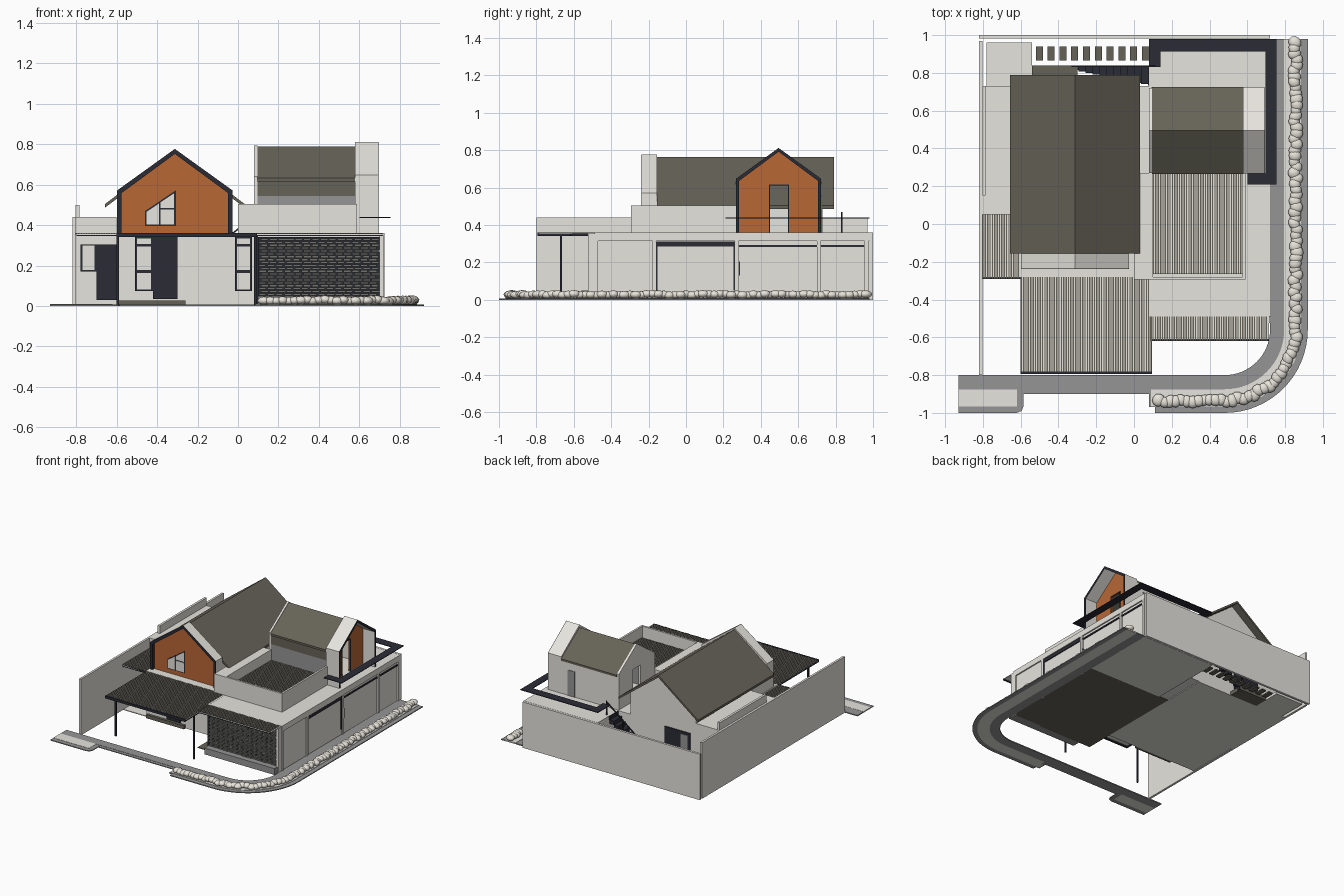
import bpy, bmesh, math, random
from mathutils import Matrix, Vector

random.seed(4)
if "Cube" in bpy.data.objects:
    bpy.data.objects.remove(bpy.data.objects["Cube"])


def material(name, r, g, b):
    m = bpy.data.materials.new(name)
    m.use_nodes = True
    m.diffuse_color = (r, g, b, 1)
    m.node_tree.nodes["Principled BSDF"].inputs["Base Color"].default_value = (r, g, b, 1)
    return m


LIGHT = material("pale plaster", .80, .78, .73)
OLIVE = material("olive grey", .133, .125, .097)
DARK = material("charcoal", .024, .025, .036)
ORANGE = material("orange timber", .48, .135, .036)
GREY = material("mid grey", .30, .30, .30)
BRICK = material("brick grey", .17, .17, .155)
STONE = material("pale stone", .80, .77, .70)


def finish(name, bm, mat):
    bmesh.ops.recalc_face_normals(bm, faces=bm.faces)
    me = bpy.data.meshes.new(name)
    bm.to_mesh(me)
    bm.free()
    me.materials.append(mat)
    ob = bpy.data.objects.new(name, me)
    bpy.context.collection.objects.link(ob)
    return ob


def boxes(name, items, mat):
    """One mesh of boxes, each (x0, x1, y0, y1, z0, z1)."""
    bm = bmesh.new()
    for x0, x1, y0, y1, z0, z1 in items:
        mid = Vector((x0 + x1, y0 + y1, z0 + z1)) / 2
        size = Matrix.Diagonal((x1 - x0, y1 - y0, z1 - z0, 1))
        bmesh.ops.create_cube(bm, size=1, matrix=Matrix.Translation(mid) @ size)
    return finish(name, bm, mat)


def box(name, x0, x1, y0, y1, z0, z1, mat):
    return boxes(name, [(x0, x1, y0, y1, z0, z1)], mat)


def prism(name, profile, axis, a0, a1, mat):
    """Extrude a 2D profile along an axis."""
    place = {"x": lambda u, v, a: (a, u, v), "y": lambda u, v, a: (u, a, v),
             "z": lambda u, v, a: (u, v, a)}[axis]
    bm = bmesh.new()
    lo = [bm.verts.new(place(u, v, a0)) for u, v in profile]
    hi = [bm.verts.new(place(u, v, a1)) for u, v in profile]
    bm.faces.new(lo)
    bm.faces.new(hi)
    for i in range(len(lo)):
        j = (i + 1) % len(lo)
        bm.faces.new((lo[i], lo[j], hi[j], hi[i]))
    return finish(name, bm, mat)


def gable(c, half, base, eave, apex):
    return [(c - half, base), (c - half, eave), (c, apex), (c + half, eave), (c + half, base)]


def gable_ring(c, half, base, eave, apex, t):
    return gable(c, half, base, eave, apex) + gable(c, half - t, base, eave - t * .7, apex - t * 1.2)[::-1]


def chevron(c, half, eave, apex, t):
    return [(c - half, eave), (c, apex), (c + half, eave),
            (c + half, eave - t), (c, apex - t), (c - half, eave - t)]


def slats(name, x0, x1, y0, y1, z, pitch=.0125):
    n = round((x1 - x0) / pitch)
    boxes(name, [(x0 + i * pitch, x0 + i * pitch + .0068, y0, y1, z, z + .003)
                 for i in range(n)], OLIVE)
    box(name + "_sheet", x0, x1, y0, y1, z - .005, z, LIGHT)


def window(name, x0, x1, z0, z1, y, splits):
    """Dark frame plate on a front wall with pale panes split by height."""
    box(name + "_frame", x0, x1, y - .008, y, z0, z1, DARK)
    levels = [z0] + splits + [z1]
    boxes(name + "_panes", [(x0 + .01, x1 - .01, y - .011, y - .007, a + .007, b - .007)
                            for a, b in zip(levels, levels[1:])], LIGHT)


# Floors
box("main_floor", -.8, .0, -.28, .73, 0, .006, LIGHT)
box("hall_floor", 0, .72, -.5, .38, 0, .006, OLIVE)
box("rear_floor", .08, .72, .38, .98, 0, .006, LIGHT)
box("rear_patio", -.78, -.54, .73, .96, 0, .02, LIGHT)
box("rear_step", -.54, -.3, .73, .84, 0, .03, OLIVE)
boxes("pavers", [(-.52 + i * .0625, -.483 + i * .0625, .865, .94, 0, .01)
                 for i in range(10)], OLIVE)

# Boundary walls
box("left_wall", -.82, -.803, -.8, .97, 0, .44, LIGHT)
box("left_upper_wall", -.803, -.785, .15, .73, 0, .5, LIGHT)
box("back_wall", -.82, .72, .982, 1, 0, .36, LIGHT)

# Ground floor blocks
box("main_block", -.6, .08, -.28, .73, .006, .36, LIGHT)
box("side_room", -.803, -.6, .05, .73, .006, .44, LIGHT)
box("right_block", .08, .715, -.49, .98, .006, .36, LIGHT)

# Side facade: piers, bands and dark window heads
boxes("side_piers", [(.71, .725, y, y + .02, 0, .36) for y in (-.49, -.18, .262, .7, .955)], LIGHT)
box("side_top_band", .71, .725, -.49, .98, .315, .36, LIGHT)
boxes("side_heads", [(.71, .722, -.16, .262, .286, .312), (.71, .722, .282, .7, .283, .294),
                     (.71, .722, .72, .955, .283, .294)], DARK)
boxes("side_trim", [(.71, .722, -.16, -.153, .05, .29), (.71, .722, .254, .262, .05, .29),
                    (.71, .723, .283, .29, .13, .205)], DARK)

# Front screen of staggered bricks with bench base
box("screen_back", .1, .7, -.505, -.49, .05, .34, DARK)
bricks = []
for row in range(20):
    for col in range(14):
        x = .103 + col * .042 + (row % 2) * .012
        bricks.append((x, x + random.uniform(.032, .04), -.515 - random.random() * .006, -.5,
                       .052 + row * .0143, .0625 + row * .0143))
boxes("screen_bricks", bricks, BRICK)
box("screen_end_pier", .7, .72, -.525, -.49, 0, .352, LIGHT)
box("screen_base", .1, .71, -.56, -.49, 0, .05, GREY)
box("screen_post", .08, .1, -.495, -.48, 0, .355, DARK)

# Canopies
slats("carport_canopy", -.6, .095, -.785, -.28, .357)
slats("screen_canopy", .085, .715, -.62, -.485, .357)
slats("side_canopy", -.803, -.6, -.29, .05, .357)
boxes("canopy_beams", [(-.6, .095, -.795, -.78, .342, .361), (-.6, .095, -.3, -.285, .342, .355),
                       (.085, .715, -.62, -.61, .345, .358), (-.8, -.6, -.29, -.28, .345, .358),
                       (-.6, -.59, -.795, -.28, .342, .355), (.085, .095, -.795, -.28, .342, .355)], DARK)
boxes("canopy_posts", [(x, x + .012, -.674, -.664, 0, .345) for x in (-.6, .08)], DARK)

# Ground floor doors and windows
window("entry_window", -.51, -.42, .075, .34, -.28, [.17, .3])
box("entry_door", -.42, -.3, -.29, -.28, .035, .34, DARK)
window("hall_window", -.015, .07, .075, .34, -.28, [.17, .3])
window("side_window", -.78, -.7, .17, .305, .05, [])
box("side_door", -.7, -.6, .04, .05, .03, .305, DARK)
box("entry_step", -.59, -.26, -.3, -.28, 0, .028, OLIVE)
box("rear_door", -.55, -.33, .73, .738, .03, .35, DARK)
box("rear_door_pane", -.53, -.47, .736, .741, .2, .33, GREY)

# Main gabled storey with a recessed front bay
C = -.3125
prism("main_storey", gable(C, .285, .36, .53, .745), "y", -.16, .73, LIGHT)
prism("main_roof", chevron(C, .345, .505, .765, .018), "y", -.155, .79, OLIVE)
prism("front_bay_shell", gable_ring(C, .285, .36, .572, .777, .018), "y", -.235, -.155, LIGHT)
prism("front_bay_trim", gable_ring(C, .285, .36, .572, .777, .0185), "y", -.237, -.235, DARK)
prism("front_bay_lining", gable_ring(C, .268, .36, .561, .757, .004), "y", -.235, -.215, DARK)
prism("front_bay_panel", gable(C, .268, .36, .56, .756), "y", -.215, -.2, ORANGE)
prism("gable_window_frame", [(-.46, .395), (-.46, .47), (-.308, .572), (-.308, .395)],
      "y", -.219, -.214, DARK)
prism("gable_pane_left", [(-.452, .402), (-.452, .466), (-.39, .508), (-.39, .402)],
      "y", -.222, -.218, LIGHT)
prism("gable_pane_upper", [(-.383, .485), (-.383, .513), (-.316, .558), (-.316, .485)],
      "y", -.222, -.218, LIGHT)
box("gable_pane_lower", -.383, -.316, -.222, -.218, .402, .477, LIGHT)

# Roof terrace with parapet
boxes("terrace_parapet", [(.0, .59, -.295, -.28, .36, .505), (.575, .59, -.28, .27, .36, .505),
                          (.0, .1, -.28, .27, .36, .505)], LIGHT)
slats("terrace_deck", .1, .575, -.265, .27, .42)

# Rear gabled storey, hollow, with a doorway in each end
D = .495


def doorway(half, eave, apex):
    return gable(D, half, .36, eave, apex) + [(.545, .36), (.545, .612), (.45, .612), (.45, .36)]


box("rear_storey_wall", .09, .58, .275, .285, .36, .545, GREY)
box("rear_storey_head", .096, .578, .275, .285, .545, .63, OLIVE)
box("rear_north_wall", .09, .58, .712, .722, .36, .62, LIGHT)
box("rear_north_door", .46, .52, .72, .726, .36, .56, GREY)
prism("rear_roof", chevron(D, .23, .632, .79, .016), "x", .095, .58, OLIVE)
prism("rear_end_wall", doorway(.225, .64, .795), "x", .08, .096, LIGHT)
prism("end_bay_shell", gable_ring(D, .228, .36, .647, .812, .016), "x", .578, .692, LIGHT)
prism("end_bay_trim", gable_ring(D, .228, .36, .647, .812, .0165), "x", .692, .694, DARK)
prism("end_bay_panel", doorway(.213, .637, .795), "x", .578, .59, ORANGE)
boxes("end_bay_door_trim", [(.588, .594, .443, .45, .36, .618), (.588, .594, .545, .552, .36, .618),
                            (.588, .594, .443, .552, .612, .618)], DARK)

# Balcony rail band
boxes("balcony_rail", [(.08, .755, .912, .98, .436, .441), (.695, .755, .21, .912, .436, .441),
                       (.6, .695, .21, .268, .436, .441), (.08, .14, .83, .912, .436, .441)], DARK)

# Rear stairs
boxes("stair_treads", [(-.33 + i * .0367, -.292 + i * .0367, .815 - i * .0075, .84,
                        i * .03, .03 + i * .03) for i in range(12)], DARK)
prism("stair_handrail", [(-.33, .12), (.11, .46), (.11, .47), (-.33, .13)], "y", .83, .838, DARK)
boxes("stair_rail_posts", [(x, x + .008, .83, .838, (x + .33) * .77, (x + .33) * .77 + .125)
                           for x in (-.32, -.18, -.04, .1)], DARK)

# Pavement around the corner
CX, CY, END = .48, -.56, .98


def ribbon(name, start, r0, r1, z, mat):
    def edge(r):
        arc = [(CX + r * math.sin(a), CY - r * math.cos(a))
               for a in (math.pi / 2 * i / 16 for i in range(17))]
        return [(start, CY - r)] + arc + [(CX + r, END)]
    prism(name, edge(r0) + edge(r1)[::-1], "z", 0, z, mat)


ribbon("footpath", -.93, .24, .315, .008, GREY)
ribbon("planting_strip", .09, .315, .405, .01, LIGHT)
ribbon("kerb", .11, .405, .44, .007, GREY)
box("kerb_end", .08, .11, -.97, -.875, 0, .007, GREY)
box("kerb_middle", -.6, .08, -.9, -.875, 0, .006, GREY)
box("driveway_pad", -.93, -.62, -.965, -.875, 0, .009, LIGHT)
prism("driveway_kerb", [(-.93, -1), (-.62, -1), (-.595, -.99), (-.585, -.965), (-.585, -.875),
                        (-.62, -.875), (-.62, -.965), (-.93, -.965)], "z", 0, .007, GREY)

# Border stones along the planting strip
bm = bmesh.new()
R, STEP = .375, .03
straight, bend = CX - .13, R * math.pi / 2
total = straight + bend + END - CY
for i in range(int(total / STEP) + 1):
    s = i * STEP
    r = R + random.uniform(-.009, .009)
    if s < straight:
        x, y = .13 + s, CY - r
    elif s < straight + bend:
        a = (s - straight) / R
        x, y = CX + r * math.sin(a), CY - r * math.cos(a)
    else:
        x, y = CX + r, CY + s - straight - bend
    size = Matrix.Diagonal((random.uniform(.03, .037), random.uniform(.028, .034), .021, 1))
    bmesh.ops.create_icosphere(bm, subdivisions=2, radius=1,
                               matrix=Matrix.Translation((x, y, random.uniform(.024, .032)))
                               @ Matrix.Rotation(random.uniform(0, 3), 4, "Z") @ size)
stones = finish("border_stones", bm, STONE)
for p in stones.data.polygons:
    p.use_smooth = True
